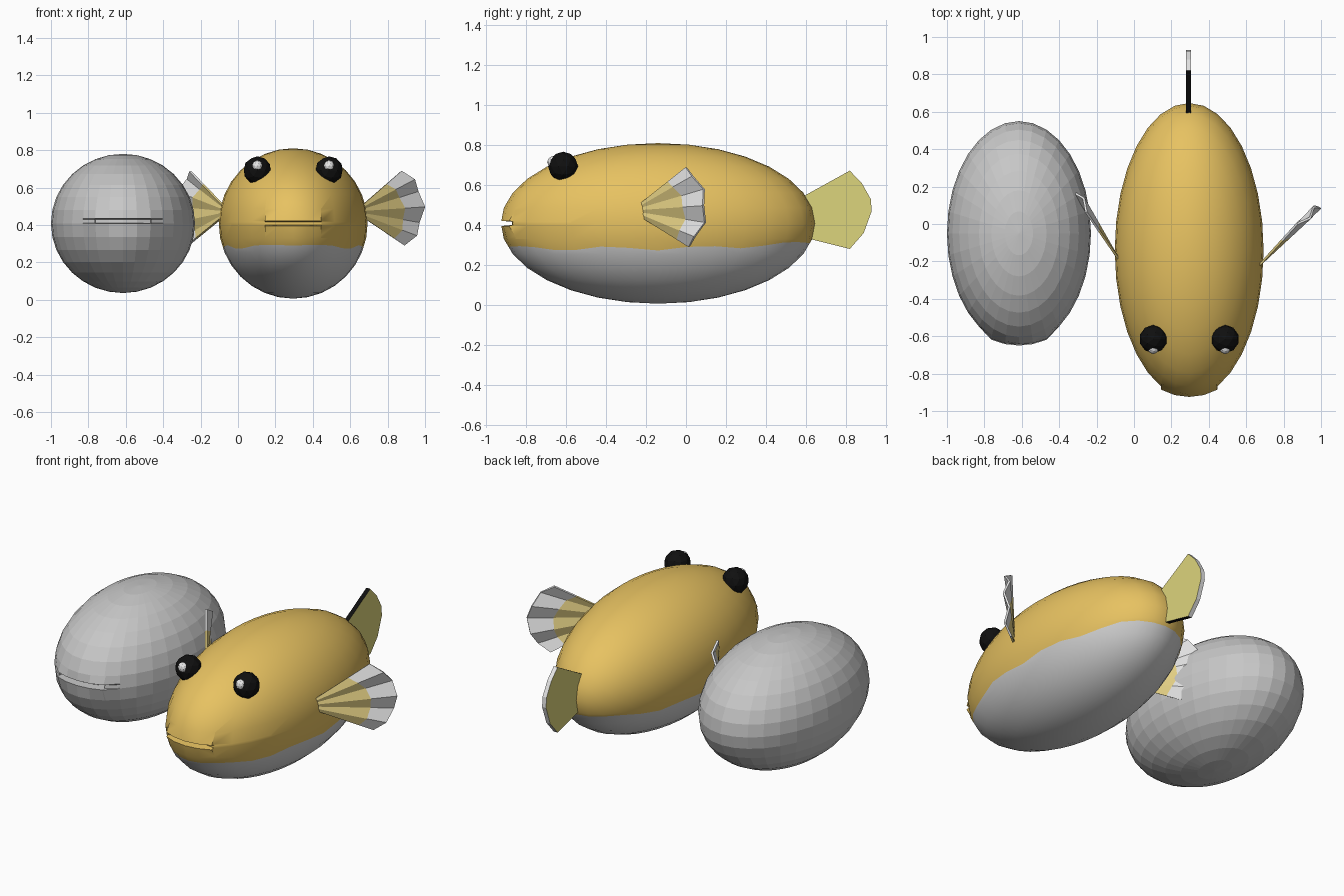
import bpy, bmesh, math
from mathutils import Vector

if "Cube" in bpy.data.objects:
    bpy.data.objects.remove(bpy.data.objects["Cube"], do_unlink=True)


def material(name, rgb):
    m = bpy.data.materials.new(name)
    m.use_nodes = True
    m.diffuse_color = (*rgb, 1)
    bsdf = m.node_tree.nodes["Principled BSDF"]
    bsdf.inputs["Base Color"].default_value = (*rgb, 1)
    bsdf.inputs["Roughness"].default_value = 0.7
    return m


GOLD = material("gold", (0.8, 0.54, 0.12))
BELLY = material("belly white", (0.64, 0.64, 0.64))
GREY = material("grey", (0.57, 0.57, 0.57))
FIN = material("fin cream", (0.8, 0.65, 0.24))
TAIL = material("tail olive", (0.72, 0.66, 0.2))
WHITE = material("white", (0.8, 0.8, 0.8))
BLACK = material("black", (0.005, 0.005, 0.005))


def finish(bm, name, mats, location=(0, 0, 0), smooth=False):
    bmesh.ops.recalc_face_normals(bm, faces=bm.faces)
    mesh = bpy.data.meshes.new(name)
    bm.to_mesh(mesh)
    bm.free()
    obj = bpy.data.objects.new(name, mesh)
    obj.location = location
    for m in mats:
        mesh.materials.append(m)
    bpy.context.collection.objects.link(obj)
    if smooth:
        bpy.ops.object.select_all(action="DESELECT")
        obj.select_set(True)
        bpy.context.view_layer.objects.active = obj
        bpy.ops.object.shade_smooth_by_angle(angle=math.radians(40))
    return obj


def cut(bm, co, no, faces=None):
    faces = faces or list(bm.faces)
    geom = set(faces)
    for f in faces:
        geom.update(f.verts, f.edges)
    bmesh.ops.bisect_plane(bm, geom=list(geom), plane_co=co, plane_no=no, dist=1e-5)


def body(radii, lo, hi, half, depth, lip):
    """Ellipsoid with a slot mouth pressed into its front."""
    bm = bmesh.new()
    bmesh.ops.create_uvsphere(bm, u_segments=32, v_segments=16, radius=1)
    bmesh.ops.scale(bm, vec=radii, verts=bm.verts)

    def front():
        return [f for f in bm.faces if f.calc_center_median().y < -0.6 * radii[1]
                and abs(f.calc_center_median().z) < 0.1]

    for x in (-half, half):
        cut(bm, (x, 0, 0), (1, 0, 0), front())
    for z in (lo, lo + 0.005, hi - 0.005, hi):
        cut(bm, (0, 0, z), (0, 0, 1), front())
    for v in bm.verts:
        if v.co.y < -0.6 * radii[1] and abs(v.co.x) < half + 0.001:
            if lo + 0.004 < v.co.z < hi - 0.004:
                if abs(v.co.x) < half - 0.001:
                    v.co.y += depth
            elif lo - 0.001 < v.co.z < hi + 0.001:
                v.co.y -= lip * (v.co.x / half) ** 2
    return bm


# Faceted grey companion
finish(body((0.385, 0.6, 0.372), -0.003, 0.027, 0.15, 0.05, 0.015),
       "grey_body", [GREY], (-0.615, -0.05, 0.408))

# Fish body, with a wavy colour line between back and belly
CENTRE = Vector((0.295, -0.14, 0.408))
bm = body((0.398, 0.787, 0.402), -0.013, 0.013, 0.15, 0.055, 0.02)


def wave(y):
    y += CENTRE.y
    return 0.283 + 0.011 * math.cos(14 * (y + 0.83)) + 0.04 * max(0, y) - CENTRE.z


for v in bm.verts:
    v.co.z -= wave(v.co.y)
cut(bm, (0, 0, 0), (0, 0, 1))
for f in bm.faces:
    f.material_index = 1 if f.calc_center_median().z < 0 else 0
for v in bm.verts:
    v.co.z += wave(v.co.y)
finish(bm, "fish_body", [GOLD, BELLY], CENTRE, smooth=True)

# Eyes with white highlights
for side, label in ((1, "left"), (-1, "right")):
    x = CENTRE.x + side * 0.192
    bm = bmesh.new()
    bmesh.ops.create_icosphere(bm, subdivisions=2, radius=0.075)
    finish(bm, label + "_eye", [BLACK], (x, -0.615, 0.692))
    bm = bmesh.new()
    bmesh.ops.create_icosphere(bm, subdivisions=2, radius=0.03)
    finish(bm, label + "_eye_highlight", [WHITE], (x, -0.665, 0.715))


def side_fin(name, root, direction):
    """Pleated fan: cream near the body, white at the tips."""
    d = Vector(direction).normalized()
    n = Vector((-d.y, d.x, 0))
    bm = bmesh.new()
    rows, pleats = [], 6
    for i in range(pleats + 1):
        t = i / pleats
        a = math.radians(38 - 70 * t)
        r = 0.345 + 0.075 * math.sin(math.pi * t)
        fold = 0.014 * (-1) ** i
        base = Vector(root) + Vector((0, 0, 0.035 - 0.07 * t)) - d * 0.03
        tip = Vector(root) + d * r * math.cos(a) + Vector((0, 0, r * math.sin(a)))
        rows.append([bm.verts.new(base.lerp(tip, s) + n * fold * s)
                     for s in (0, 0.6 + 0.15 * t, 1)])
    for a, b in zip(rows, rows[1:]):
        for j in range(2):
            bm.faces.new((a[j], a[j + 1], b[j + 1], b[j])).material_index = j
    fin = finish(bm, name, [FIN, WHITE])
    mod = fin.modifiers.new("thickness", "SOLIDIFY")
    mod.thickness = 0.012
    mod.offset = 0


side_fin("left_fin", (0.69, -0.2, 0.475), (1, 1, 0))
side_fin("right_fin", (-0.1, -0.16, 0.475), (-0.53, 0.85, 0))

# Tail fin: olive faces, black straight edges, white outer rim
outline = [(0.59, 0.545), (0.82, 0.672), (0.88, 0.61), (0.925, 0.53), (0.93, 0.47),
           (0.89, 0.36), (0.82, 0.28), (0.6, 0.335)]
bm = bmesh.new()
face = bm.faces.new([bm.verts.new((0.278, y, z)) for y, z in outline])
ext = bmesh.ops.extrude_face_region(bm, geom=[face])
bmesh.ops.translate(bm, vec=(0.026, 0, 0),
                    verts=[g for g in ext["geom"] if isinstance(g, bmesh.types.BMVert)])
bm.normal_update()
for f in bm.faces:
    if abs(f.normal.x) < 0.5:
        f.material_index = 2 if f.calc_center_median().y > 0.82 else 1
finish(bm, "tail_fin", [TAIL, BLACK, WHITE])
